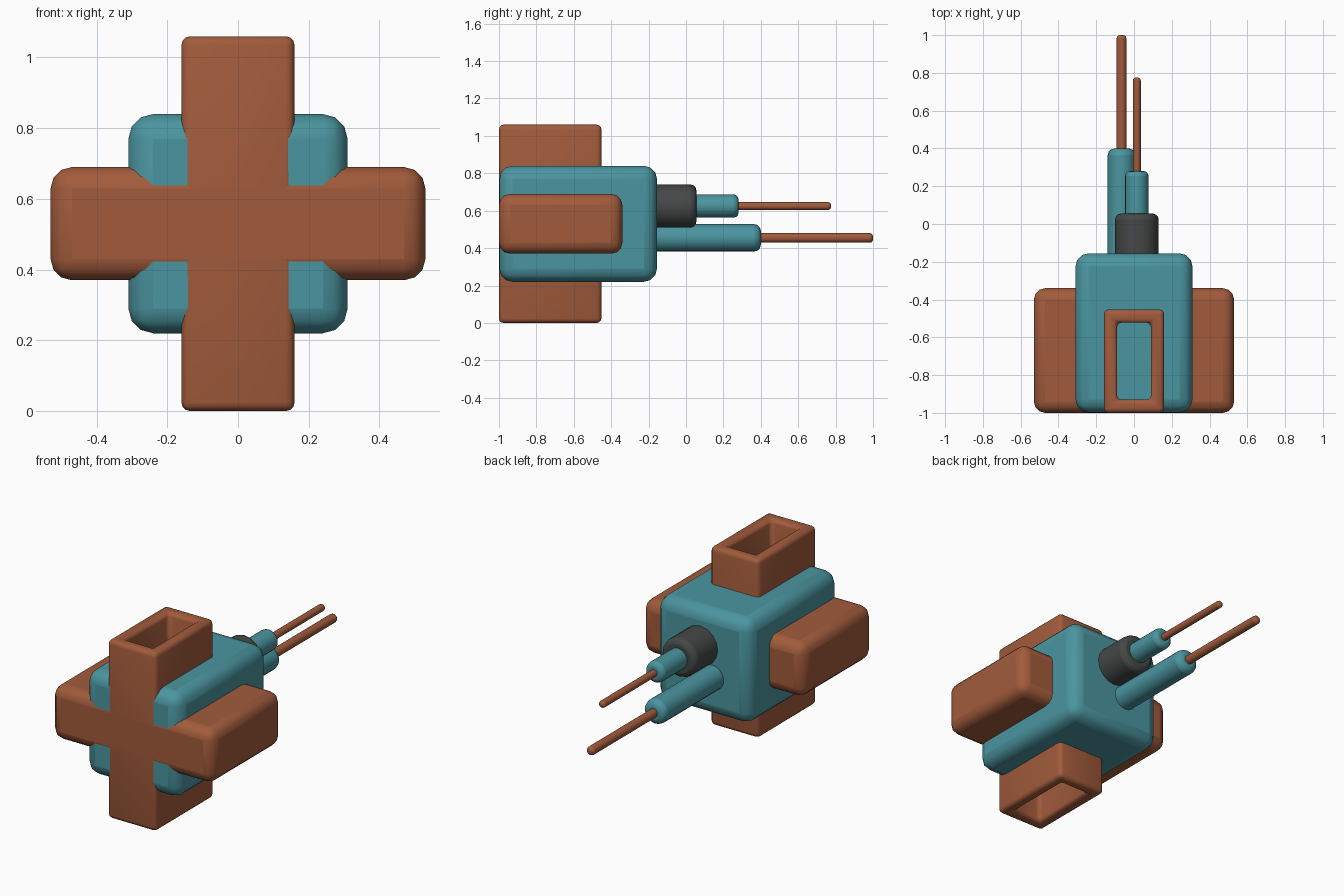
import bpy, bmesh, math
from mathutils import Matrix

if "Cube" in bpy.data.objects:
    bpy.data.objects.remove(bpy.data.objects["Cube"])


def material(name, rgb):
    m = bpy.data.materials.new(name)
    m.diffuse_color = (*rgb, 1)
    m.use_nodes = True
    m.node_tree.nodes["Principled BSDF"].inputs["Base Color"].default_value = m.diffuse_color
    return m


TEAL = material("teal", (0.07, 0.30, 0.35))
BROWN = material("brown", (0.36, 0.105, 0.045))
DARK = material("dark_grey", (0.06, 0.065, 0.065))


def finish(name, bm, mat, bevel, segments, wall=0):
    """Turn a bmesh into a smooth, bevelled object; wall > 0 makes it a tube."""
    me = bpy.data.meshes.new(name)
    bm.to_mesh(me)
    bm.free()
    me.materials.append(mat)
    ob = bpy.data.objects.new(name, me)
    bpy.context.collection.objects.link(ob)
    if wall:
        s = ob.modifiers.new("wall", 'SOLIDIFY')
        s.thickness, s.offset, s.use_even_offset = wall, -1, True
    b = ob.modifiers.new("rounding", 'BEVEL')
    b.width, b.segments = bevel, segments
    b.limit_method, b.angle_limit = 'ANGLE', math.radians(40)
    bpy.ops.object.select_all(action='DESELECT')
    ob.select_set(True)
    bpy.context.view_layer.objects.active = ob
    bpy.ops.object.shade_smooth_by_angle(angle=math.radians(35))
    return ob


def box(name, x, y, z, mat, bevel, wall=0):
    bm = bmesh.new()
    bmesh.ops.create_cube(bm, size=1)
    if wall:  # open the top and bottom
        ends = [f for f in bm.faces if abs(f.normal.z) > 0.9]
        bmesh.ops.delete(bm, geom=ends, context='FACES_ONLY')
    for v in bm.verts:
        for i, (lo, hi) in enumerate((x, y, z)):
            v.co[i] = lo if v.co[i] < 0 else hi
    return finish(name, bm, mat, bevel, 3, wall)


def rod(name, x, z, radius, y0, y1, mat, bevel, sides=20):
    bm = bmesh.new()
    place = Matrix.Translation((x, (y0 + y1) / 2, z)) @ Matrix.Rotation(math.pi / 2, 4, 'X')
    bmesh.ops.create_cone(bm, cap_ends=True, segments=sides, radius1=radius,
                          radius2=radius, depth=y1 - y0, matrix=place)
    return finish(name, bm, mat, bevel, 3)


# Main block with crossing bars; the block front sits just behind the bars
box("body", (-0.31, 0.31), (-0.998, -0.155), (0.22, 0.84), TEAL, 0.07)
box("cross_bar", (-0.53, 0.53), (-1, -0.34), (0.37, 0.69), BROWN, 0.06)
box("upright_tube", (-0.16, 0.16), (-1, -0.452), (0, 1.06), BROWN, 0.025, wall=0.07)

# Upper barrel: collar, sleeve and thin tip
rod("upper_collar", 0.015, 0.625, 0.115, -0.25, 0.055, DARK, 0.03, 16)
rod("upper_sleeve", 0.015, 0.625, 0.062, -0.1, 0.28, TEAL, 0.025)
rod("upper_tip", 0.015, 0.625, 0.021, 0.2, 0.775, BROWN, 0.015)

# Lower barrel: sleeve and thin tip
rod("lower_sleeve", -0.066, 0.455, 0.073, -0.25, 0.4, TEAL, 0.035)
rod("lower_tip", -0.066, 0.455, 0.026, 0.3, 1.0, BROWN, 0.018)
